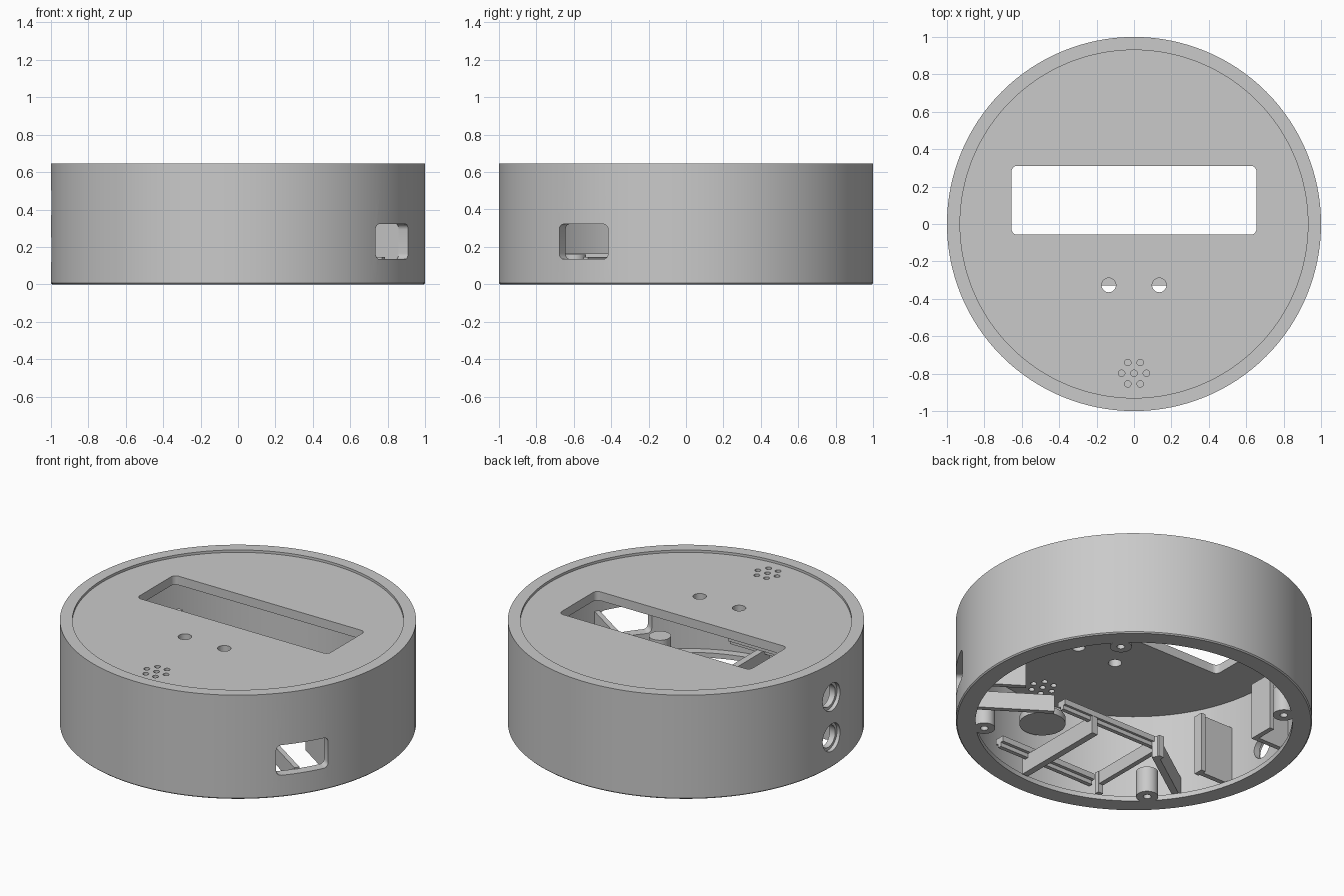
import bpy, bmesh, math
from mathutils import Matrix

if "Cube" in bpy.data.objects:
    bpy.data.objects.remove(bpy.data.objects["Cube"], do_unlink=True)

grey = bpy.data.materials.new("Plain grey")
grey.use_nodes = True
COLOUR = (0.59, 0.59, 0.59, 1)
grey.diffuse_color = COLOUR
grey.node_tree.nodes["Principled BSDF"].inputs["Base Color"].default_value = COLOUR


def finish(name, bm):
    bmesh.ops.recalc_face_normals(bm, faces=bm.faces)
    mesh = bpy.data.meshes.new(name)
    bm.to_mesh(mesh)
    bm.free()
    mesh.materials.append(grey)
    obj = bpy.data.objects.new(name, mesh)
    bpy.context.collection.objects.link(obj)
    return obj


def revolve(name, profile, steps, loc=(0, 0, 0)):
    bm = bmesh.new()
    verts = [bm.verts.new((r, 0, z)) for r, z in profile]
    edges = [bm.edges.new((a, b)) for a, b in zip(verts, verts[1:] + verts[:1])
             if a.co.x > 0 or b.co.x > 0]
    bmesh.ops.spin(bm, geom=verts + edges, cent=(0, 0, 0), axis=(0, 0, 1),
                   angle=math.tau, steps=steps)
    bmesh.ops.remove_doubles(bm, verts=bm.verts, dist=1e-5)
    bmesh.ops.translate(bm, verts=bm.verts, vec=loc)
    return finish(name, bm)


def box(name, xs, ys, zs, angle=0, round_axis=None, radius=0.03):
    """Box between limits, optionally with rounded edges along one axis, turned about z."""
    bm = bmesh.new()
    bmesh.ops.create_cube(bm, size=1)
    for v in bm.verts:
        v.co = [(a + b) / 2 + c * (b - a) for (a, b), c in zip((xs, ys, zs), v.co)]
    if round_axis is not None:
        along = [e for e in bm.edges
                 if abs(e.verts[0].co[round_axis] - e.verts[1].co[round_axis]) > 1e-4]
        bmesh.ops.bevel(bm, geom=along, offset=radius, segments=5, profile=0.5,
                        affect='EDGES')
    bmesh.ops.rotate(bm, verts=bm.verts, matrix=Matrix.Rotation(angle, 3, 'Z'))
    return finish(name, bm)


def rod(name, radius, depth, loc, sideways=False):
    bm = bmesh.new()
    bmesh.ops.create_cone(bm, cap_ends=True, segments=32, radius1=radius,
                          radius2=radius, depth=depth)
    if sideways:
        bmesh.ops.rotate(bm, verts=bm.verts, matrix=Matrix.Rotation(math.pi / 2, 3, 'Y'))
    bmesh.ops.translate(bm, verts=bm.verts, vec=loc)
    return finish(name, bm)


def smooth(obj):
    bpy.ops.object.select_all(action='DESELECT')
    obj.select_set(True)
    bpy.context.view_layer.objects.active = obj
    bpy.ops.object.shade_smooth_by_angle(angle=math.radians(30))


# Round housing: slightly recessed top plate, thin wall, and a lip around the open bottom
housing = revolve("housing", [
    (0, 0.575), (0.94, 0.575), (0.94, 0.03), (0.89, 0.03), (0.89, 0),
    (0.993, 0), (1, 0.007), (1, 0.645), (0.93, 0.645), (0.93, 0.63), (0, 0.63)], 128)

# Openings: display window, side port, indicator holes, sound holes, two sockets
PORT = math.radians(-33.6)
cutters = [
    box("display_cutter", (-0.655, 0.655), (-0.057, 0.311), (0.5, 0.7), 0, 2),
    box("port_cutter", (0.7, 1.1), (-0.157, 0.157), (0.135, 0.322), PORT, 0),
]
for x in (-0.135, 0.135):
    cutters.append(rod("indicator_cutter", 0.038, 0.3, (x, -0.327, 0.6)))
cutters.append(rod("sound_cutter", 0.017, 0.3, (0, -0.798, 0.6)))
for i in range(6):
    a = i * math.pi / 3
    cutters.append(rod("sound_cutter", 0.017, 0.3,
                       (0.066 * math.cos(a), -0.798 + 0.066 * math.sin(a), 0.6)))
for z in (0.185, 0.435):
    cutters.append(rod("socket_cutter", 0.068, 0.4, (-0.95, 0, z), True))
    cutters.append(rod("socket_rim_cutter", 0.085, 0.2, (-1.075, 0, z), True))

bpy.context.view_layer.objects.active = housing
for cutter in cutters:
    cutter.hide_render = True
    mod = housing.modifiers.new("opening", 'BOOLEAN')
    mod.operation = 'DIFFERENCE'
    mod.solver = 'EXACT'
    mod.object = cutter
    bpy.ops.object.modifier_apply(modifier=mod.name)
for cutter in cutters:
    bpy.data.objects.remove(cutter, do_unlink=True)
smooth(housing)

# Four screw bosses standing at the lip
for sx in (-1, 1):
    for sy in (-1, 1):
        smooth(revolve("screw_boss", [
            (0.022, 0), (0.062, 0), (0.062, 0.16), (0, 0.16), (0, 0.1),
            (0.022, 0.1)], 32, (0.597 * sx, 0.597 * sy, 0)))

# Round shelf under the sound holes
smooth(rod("sounder_shelf", 0.13, 0.04, (0, -0.8, 0.36)))

# Pair of ridged rails with a bridge between them
for name, y, side in (("inner_rail", -0.328, 1), ("outer_rail", -0.81, -1)):
    box(name, (-0.39, 0.28), sorted((y, y + 0.06 * side)), (0.13, 0.165))
    box(name + "_ridge", (-0.39, 0.28), sorted((y + 0.02 * side, y + 0.045 * side)),
        (0.105, 0.13))
box("rail_bridge", (0.04, 0.08), (-0.88, -0.27), (0.02, 0.13))

# End stop with posts, and its strut to the wall
box("end_stop", (-0.42, -0.39), (-0.8, -0.25), (0.085, 0.165))
for y in (-0.8, -0.27):
    box("end_post", (-0.42, -0.385), (y, y + 0.03), (0.03, 0.165))
box("end_strut", (0.46, 0.945), (-0.02, 0.02), (0.03, 0.16), math.radians(-145))

# Guide walls by the side port: a low one under its middle, a tall one at its edge
box("port_guide_low", (0.45, 0.945), (-0.03, 0), (0.04, 0.145), PORT)
box("port_guide_tall", (0.63, 0.945), (0.16, 0.19), (0.085, 0.33), PORT)

# Plates either side of the sockets
box("socket_plate_front", (-0.945, -0.68), (-0.26, -0.23), (0.03, 0.4))
box("socket_plate_front_edge", (-0.7, -0.67), (-0.27, -0.21), (0.03, 0.4))
box("socket_plate_back", (-0.945, -0.66), (0.24, 0.27), (0.03, 0.38))
box("socket_plate_back_edge", (-0.69, -0.66), (0.24, 0.4), (0.03, 0.38))
